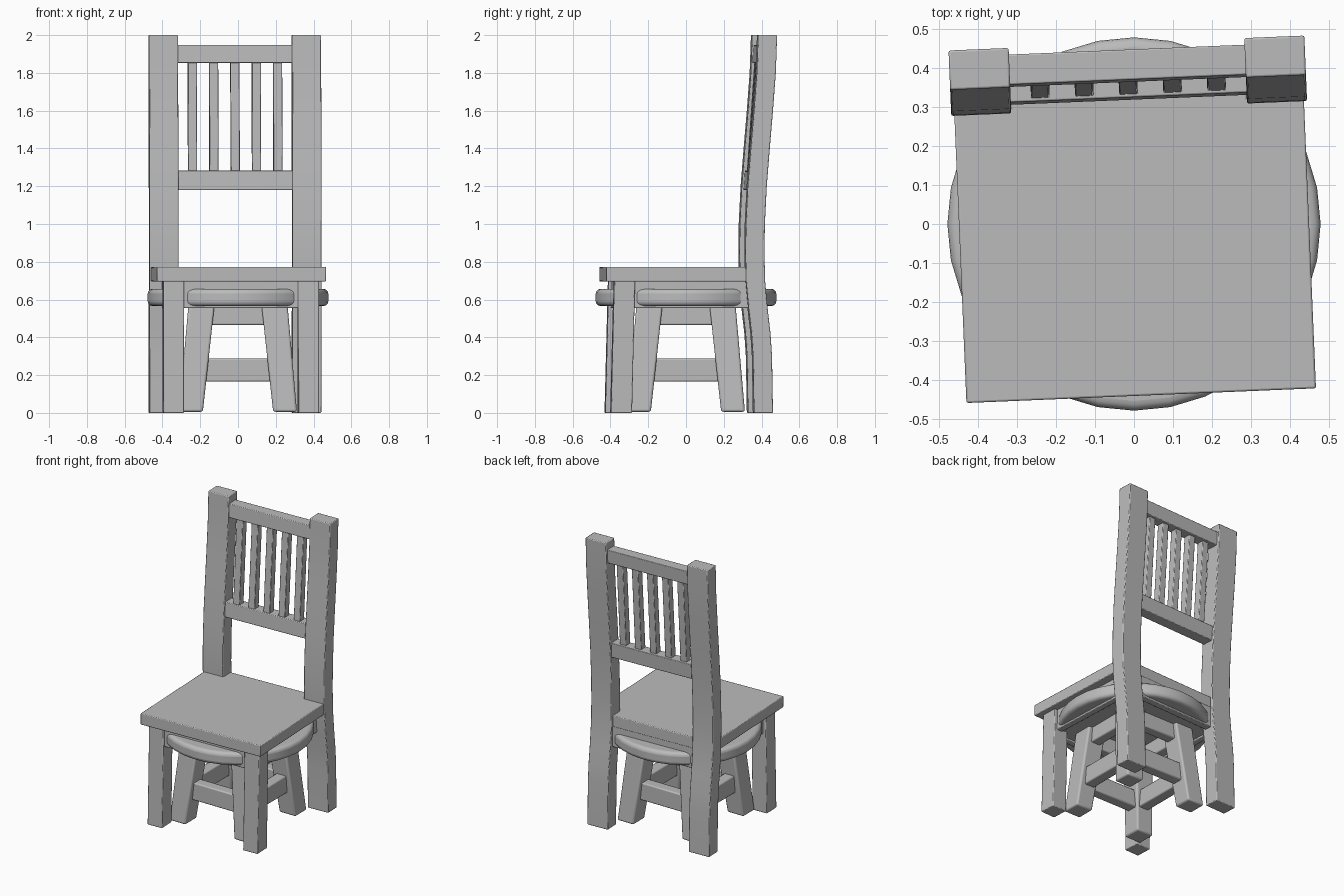
import bpy, bmesh, math
from mathutils import Matrix

if "Cube" in bpy.data.objects:
    bpy.data.objects.remove(bpy.data.objects["Cube"])

grey = bpy.data.materials.new("plain_grey")
grey.diffuse_color = (0.5, 0.5, 0.5, 1)
grey.use_nodes = True
grey.node_tree.nodes["Principled BSDF"].inputs["Base Color"].default_value = grey.diffuse_color
TURN = math.radians(2.4)   # the chair stands slightly turned over the stool


def finish(name, bm, turn, bevel, segs):
    bmesh.ops.recalc_face_normals(bm, faces=bm.faces)
    if turn:
        bm.transform(Matrix.Rotation(turn, 4, 'Z'))
    me = bpy.data.meshes.new(name)
    bm.to_mesh(me)
    bm.free()
    ob = bpy.data.objects.new(name, me)
    bpy.context.collection.objects.link(ob)
    me.materials.append(grey)
    m = ob.modifiers.new("soft_edges", 'BEVEL')
    m.width, m.segments, m.limit_method = bevel, segs, 'ANGLE'
    bpy.ops.object.select_all(action='DESELECT')
    bpy.context.view_layer.objects.active = ob
    ob.select_set(True)
    bpy.ops.object.shade_smooth_by_angle(angle=math.radians(35))
    return ob


def loft(name, sections, turn=TURN, bevel=0.005, segs=2):
    """Beam through rectangles (x0, x1, y0, y1, z)."""
    bm = bmesh.new()
    rings = [[bm.verts.new((x, y, z)) for x, y in ((x0, y0), (x1, y0), (x1, y1), (x0, y1))]
             for x0, x1, y0, y1, z in sections]
    for a, b in zip(rings, rings[1:]):
        for i in range(4):
            j = (i + 1) % 4
            bm.faces.new((a[i], a[j], b[j], b[i]))
    bm.faces.new(rings[0])
    bm.faces.new(rings[-1])
    return finish(name, bm, turn, bevel, segs)


def box(name, x0, x1, y0, y1, z0, z1, **kw):
    return loft(name, [(x0, x1, y0, y1, z0), (x0, x1, y0, y1, z1)], **kw)


# Chair: curved rear posts and raked front legs
post_back = [(0, .442), (.3, .437), (.42, .429), (.55, .414), (.7, .400), (.85, .397), (1.0, .399),
             (1.2, .409), (1.4, .425), (1.6, .442), (1.8, .457), (2.0, .464)]
for side, s in (("left", -1), ("right", 1)):
    a, b = sorted((s * .302, s * .456))
    loft("rear_post_" + side, [(a, b, y - .101, y, z) for z, y in post_back])
    a, b = sorted((s * .302, s * .412))
    loft("front_leg_" + side, [(a, b, -.415, -.303, 0), (a, b, -.397, -.287, .70)])
    a, b = sorted((s * .345, s * .39))
    box("side_apron_" + side, a, b, -.33, .34, .555, .70)

# Chair seat, with a tongue between the rear posts
box("seat", -.448, .448, -.44, .31, .695, .773)
box("seat_tongue", -.303, .303, .29, .385, .695, .773)
box("front_apron", -.31, .31, -.385, -.34, .555, .70)
box("rear_apron", -.31, .31, .335, .385, .555, .70)


# Backrest follows a slope
def back_y(z):
    return .318 + (z - 1.18) * .068


def back_piece(name, x0, x1, z0, z1, off, depth):
    loft(name, [(x0, x1, back_y(z) + off, back_y(z) + off + depth, z) for z in (z0, z1)], bevel=.004)


back_piece("lower_rail", -.31, .31, 1.18, 1.282, 0, .077)
back_piece("top_rail", -.31, .31, 1.853, 1.947, 0, .077)
for i in range(5):
    x = (i - 2) * .113
    back_piece("slat_%d" % (i + 1), x - .024, x + .024, 1.26, 1.87, .008, .05)

# Stool: round seat
bm = bmesh.new()
bmesh.ops.create_cone(bm, cap_ends=True, segments=32, radius1=.478, radius2=.478, depth=.09,
                      matrix=Matrix.Translation((0, 0, .611)))
finish("stool_seat", bm, 0, .025, 4)

# Stool: four splayed legs with upper and lower rails
for q in range(4):
    t = q * math.pi / 2
    loft("stool_leg_%d" % (q + 1), [(.186, .312, -.312, -.186, .006), (.124, .262, -.262, -.124, .575)],
         turn=t, bevel=.012, segs=3)
    box("stool_upper_rail_%d" % (q + 1), -.17, .17, -.235, -.165, .465, .575, turn=t, bevel=.008)
    box("stool_lower_rail_%d" % (q + 1), -.21, .21, -.26, -.185, .165, .287, turn=t, bevel=.008)
